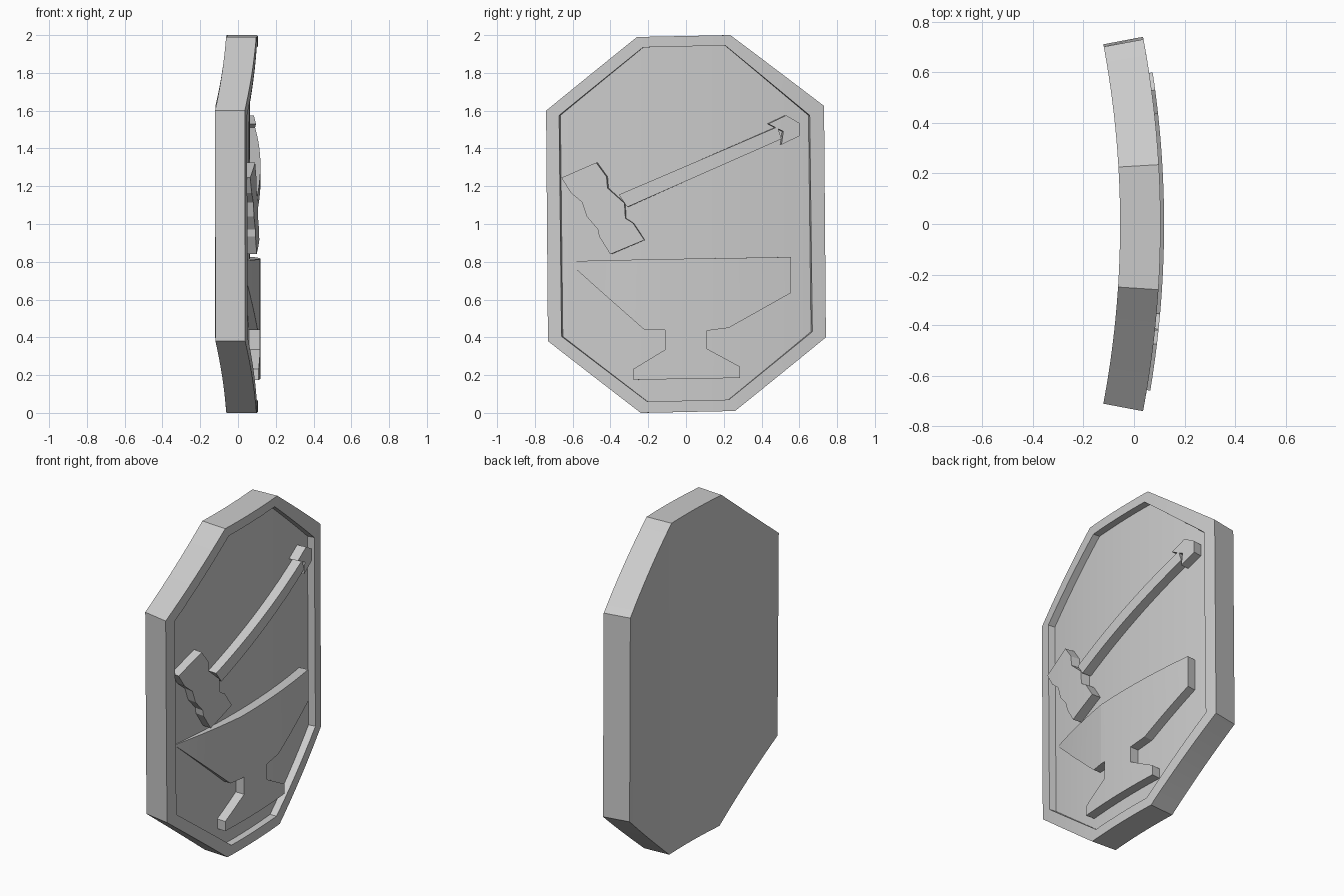
import bpy, bmesh, math

cube = bpy.data.objects.get("Cube")
if cube:
    bpy.data.objects.remove(cube, do_unlink=True)

# Depth levels measured along the curve's radius (0 = rim surface)
BACK, FLOOR, RIM, RAISED = -0.16, -0.042, 0.0, 0.014
RADIUS, RIM_X = 4.0, 0.105

grey = bpy.data.materials.new("stone_grey")
grey.use_nodes = True
grey.diffuse_color = (0.6, 0.6, 0.6, 1)
grey.node_tree.nodes["Principled BSDF"].inputs["Base Color"].default_value = (0.6, 0.6, 0.6, 1)


def bend(co):
    """Wrap flat (depth, along, up) coordinates round a vertical cylinder."""
    angle, r = co.y / RADIUS, RADIUS + co.x
    return (RIM_X - RADIUS + r * math.cos(angle), r * math.sin(angle), co.z)


def build(name, loops):
    """Join a stack of matching outlines, cap both ends, slice and bend."""
    bm = bmesh.new()
    rings = [[bm.verts.new(p) for p in loop] for loop in loops]
    n = len(rings[0])
    for a, b in zip(rings, rings[1:]):
        for i in range(n):
            j = (i + 1) % n
            bm.faces.new((a[i], a[j], b[j], b[i]))
    bm.faces.new(rings[0][::-1])
    bm.faces.new(rings[-1])
    bmesh.ops.recalc_face_normals(bm, faces=bm.faces)
    for k in range(-15, 16):
        bmesh.ops.bisect_plane(bm, geom=bm.verts[:] + bm.edges[:] + bm.faces[:],
                               plane_co=(0, k * 0.05 + 0.003, 0), plane_no=(0, 1, 0))
    for v in bm.verts:
        v.co = bend(v.co)
    me = bpy.data.meshes.new(name)
    bm.to_mesh(me)
    bm.free()
    me.materials.append(grey)
    ob = bpy.data.objects.new(name, me)
    bpy.context.collection.objects.link(ob)
    bpy.ops.object.select_all(action='DESELECT')
    ob.select_set(True)
    bpy.context.view_layer.objects.active = ob
    bpy.ops.object.shade_smooth_by_angle(angle=math.radians(15))
    return ob


def level(outline, depth):
    return [(depth, y, z) for y, z in outline]


def emblem(name, outline, top=lambda y: RAISED):
    build(name, [level(outline, FLOOR - 0.01), [(top(y), y, z) for y, z in outline]])


# Curved eight-sided shield with a sunken front panel
outer = [(-0.745, 1.6), (-0.26, 1.99), (0.235, 2.0), (0.735, 1.625),
         (0.745, 0.4), (0.26, 0.01), (-0.24, 0.0), (-0.735, 0.38)]
inner = [(-0.675, 1.575), (-0.228, 1.935), (0.208, 1.945), (0.658, 1.575),
         (0.672, 0.43), (0.227, 0.07), (-0.205, 0.06), (-0.662, 0.405)]
build("shield", [level(outer, BACK), level(outer, RIM), level(inner, RIM), level(inner, FLOOR)])

# Hammer: head, shaft and pointed end cap
emblem("hammer_head", [(-0.66, 1.245), (-0.475, 1.325), (-0.42, 1.25), (-0.415, 1.19),
                       (-0.325, 1.11), (-0.32, 1.03), (-0.28, 1.005), (-0.22, 0.915),
                       (-0.4, 0.84), (-0.46, 0.935), (-0.465, 0.97), (-0.525, 1.04),
                       (-0.55, 1.115), (-0.61, 1.165)])
emblem("hammer_shaft", [(-0.355, 1.155), (0.485, 1.515), (0.505, 1.45), (-0.31, 1.09)])
emblem("shaft_cap", [(0.435, 1.53), (0.53, 1.575), (0.6, 1.535), (0.6, 1.465),
                     (0.505, 1.42), (0.515, 1.49)])


# Anvil, whose horn slopes down to the panel at its tip
def horn_slope(y):
    t = min(1, max(0.04, (y + 0.638) / 0.5))
    return FLOOR + (RAISED - FLOOR) * t


# Extra points on the top edge keep the slope confined to the horn
horn = [(-0.638, 0.803), (-0.14, 0.814), (-0.14, 0.44), (-0.22, 0.44)]
body = [(-0.14, 0.814), (0.555, 0.825), (0.555, 0.635), (0.225, 0.45), (0.11, 0.435),
        (0.11, 0.34), (0.285, 0.245), (0.285, 0.185), (-0.277, 0.175), (-0.277, 0.233),
        (-0.11, 0.335), (-0.11, 0.44), (-0.14, 0.44)]
emblem("anvil_horn", horn, horn_slope)
emblem("anvil_body", body)
